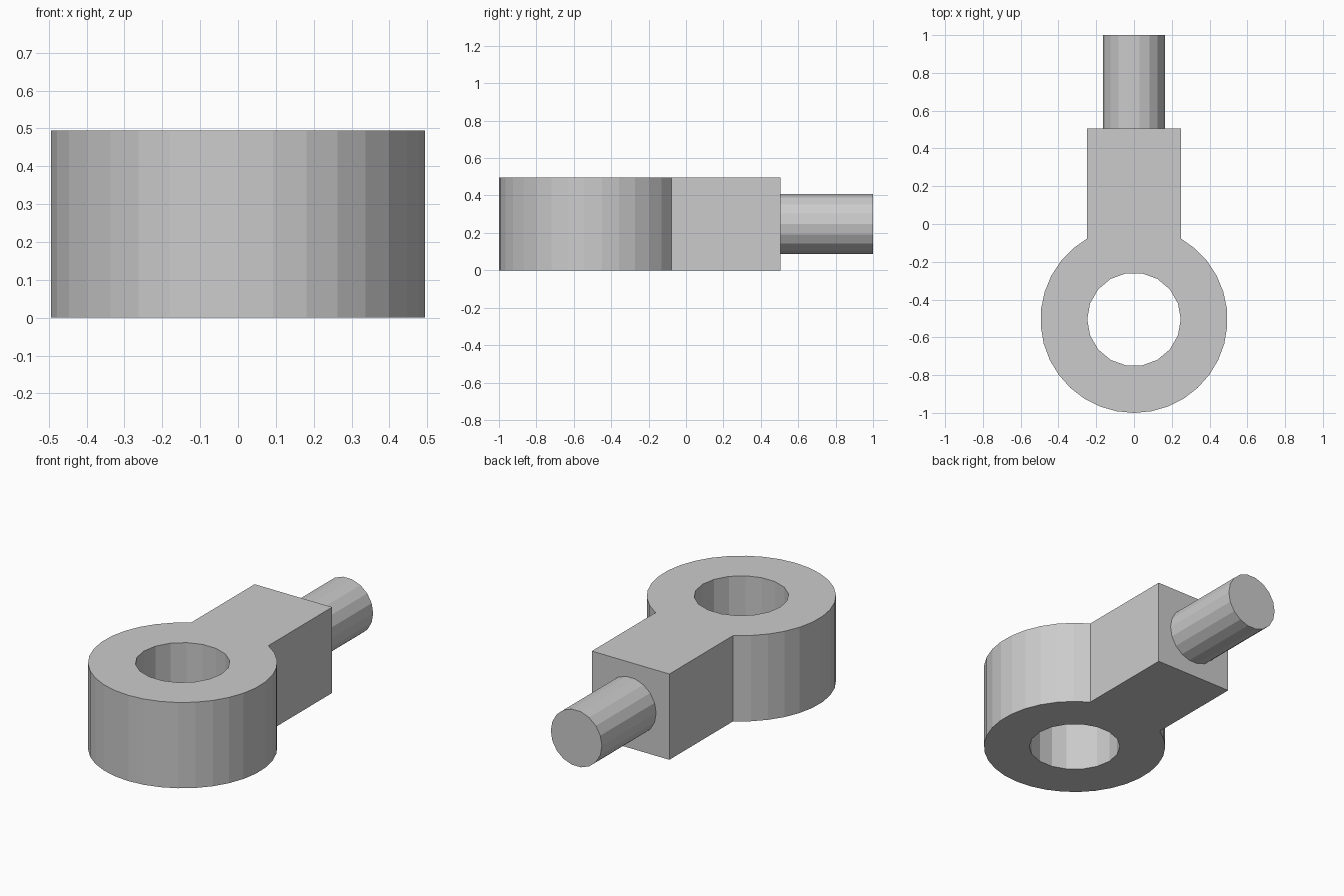
import bpy, bmesh
from math import sin, cos, radians, pi
from mathutils import Matrix, Vector

cube = bpy.data.objects.get("Cube")
if cube:
    bpy.data.objects.remove(cube, do_unlink=True)

HEIGHT = 0.495
RING_Y = -0.505
RING_R = 0.495
HOLE_R = 0.2475
BLOCK_END = 0.505
ROD_R = 0.163

grey = bpy.data.materials.new("plain_grey")
grey.use_nodes = True
colour = (0.6, 0.6, 0.6, 1)
grey.diffuse_color = colour
grey.node_tree.nodes["Principled BSDF"].inputs["Base Color"].default_value = colour


def add_object(name, bm):
    bmesh.ops.recalc_face_normals(bm, faces=bm.faces[:])
    mesh = bpy.data.meshes.new(name)
    bm.to_mesh(mesh)
    bm.free()
    mesh.materials.append(grey)
    obj = bpy.data.objects.new(name, mesh)
    bpy.context.scene.collection.objects.link(obj)
    return obj


def arc(radius, start, sweep, steps, count):
    """Points on a circle round the eye centre, angles measured from the front."""
    angles = [radians(start + sweep * i / steps) for i in range(count)]
    return [(radius * sin(a), RING_Y - radius * cos(a)) for a in angles]


def add_loop(bm, points):
    verts = [bm.verts.new((x, y, 0)) for x, y in points]
    return [bm.edges.new((v, verts[i - 1])) for i, v in enumerate(verts)]


# Eye and shank: one flat outline with a round hole, raised to full height
bm = bmesh.new()
half = RING_R / 2
outline = arc(RING_R, -150, 300, 28, 29) + [(half, BLOCK_END), (-half, BLOCK_END)]
edges = add_loop(bm, outline) + add_loop(bm, arc(HOLE_R, 10, 360, 18, 18))
bmesh.ops.triangle_fill(bm, edges=edges, use_beauty=True, normal=Vector((0, 0, 1)))
raised = bmesh.ops.extrude_face_region(bm, geom=bm.faces[:], use_keep_orig=True)
top = [g for g in raised["geom"] if isinstance(g, bmesh.types.BMVert)]
bmesh.ops.translate(bm, verts=top, vec=(0, 0, HEIGHT))
add_object("eye_and_shank", bm)

# Round rod on the back of the shank
bm = bmesh.new()
length = 1 - BLOCK_END
place = Matrix.Translation((0, 1 - length / 2, HEIGHT / 2)) @ Matrix.Rotation(pi / 2, 4, "X")
bmesh.ops.create_cone(bm, cap_ends=True, segments=18, radius1=ROD_R, radius2=ROD_R,
                      depth=length, matrix=place @ Matrix.Rotation(pi / 2, 4, "Z"))
add_object("rod", bm)
